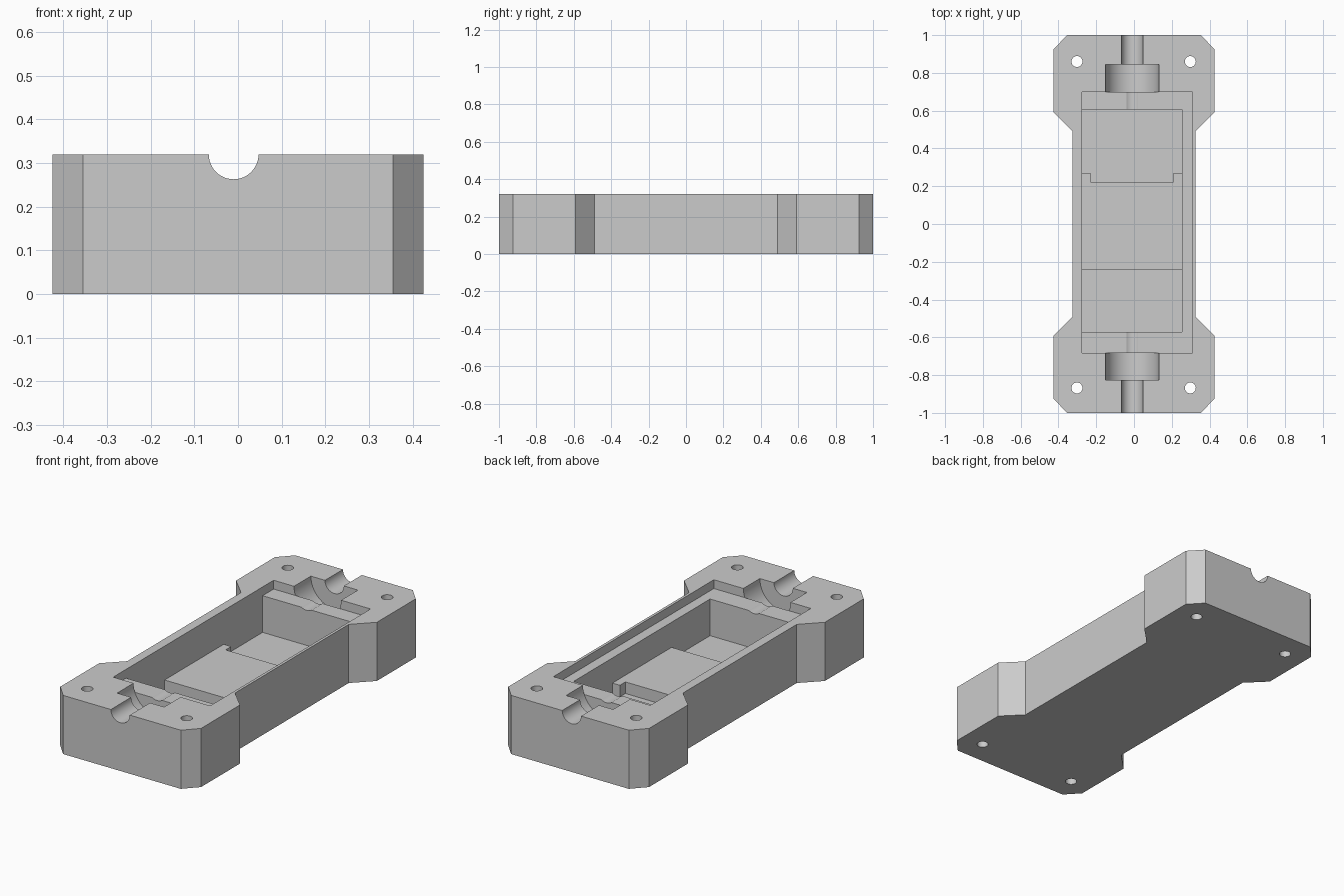
import bpy, bmesh, math
from mathutils import Matrix, Vector

cube = bpy.data.objects.get("Cube")
if cube:
    bpy.data.objects.remove(cube, do_unlink=True)

TOP = 0.32        # upper face of the housing
LEDGE = 0.272     # shallow rim recess
PLATEAU = 0.135   # raised middle floor
FLOOR = 0.072     # deep wells
AXIS_X = -0.01    # shaft centre line
ABOVE = 0.5       # cutters reach past the top

grey = bpy.data.materials.new("plain grey")
grey.use_nodes = True
colour = (0.6, 0.6, 0.6, 1)
grey.diffuse_color = colour
grey.node_tree.nodes["Principled BSDF"].inputs["Base Color"].default_value = colour


def finish(bm, name):
    bmesh.ops.recalc_face_normals(bm, faces=bm.faces)
    mesh = bpy.data.meshes.new(name)
    bm.to_mesh(mesh)
    bm.free()
    mesh.materials.append(grey)
    obj = bpy.data.objects.new(name, mesh)
    bpy.context.collection.objects.link(obj)
    return obj


def prism(name, outline, height):
    bm = bmesh.new()
    base = bm.faces.new([bm.verts.new((x, y, 0)) for x, y in outline])
    side = bmesh.ops.extrude_face_region(bm, geom=[base])["geom"]
    verts = [v for v in side if isinstance(v, bmesh.types.BMVert)]
    bmesh.ops.translate(bm, verts=verts, vec=(0, 0, height))
    return finish(bm, name)


def box(name, x, y, bottom):
    bm = bmesh.new()
    size = Vector((x[1] - x[0], y[1] - y[0], ABOVE - bottom))
    centre = Vector((sum(x) / 2, sum(y) / 2, (ABOVE + bottom) / 2))
    bmesh.ops.create_cube(bm, size=1, matrix=Matrix.Translation(centre) @ Matrix.Diagonal(size).to_4x4())
    return finish(bm, name)


def cylinder(name, radius, length, centre, along_y=False):
    bm = bmesh.new()
    turn = Matrix.Rotation(math.pi / 2 if along_y else 0, 4, "X")
    bmesh.ops.create_cone(bm, cap_ends=True, segments=48, radius1=radius, radius2=radius,
                          depth=length, matrix=Matrix.Translation(centre) @ turn)
    return finish(bm, name)


def cut(body, cutter):
    cutter.hide_render = True
    mod = body.modifiers.new("cut", "BOOLEAN")
    mod.operation, mod.solver, mod.object = "DIFFERENCE", "EXACT", cutter
    bpy.context.view_layer.objects.active = body
    bpy.ops.object.modifier_apply(modifier=mod.name)
    bpy.data.objects.remove(cutter, do_unlink=True)


# Waisted block with chamfered corners
quarter = [(0.325, 0.49), (0.425, 0.59), (0.425, 0.925), (0.355, 1.0)]
right = [(x, -y) for x, y in reversed(quarter)] + quarter
housing = prism("housing", right + [(-x, -y) for x, y in right], TOP)

# Rim recess, main pocket and deep wells at both ends
pocket_x = (-0.275, 0.255)
cut(housing, box("rim_recess", (-0.275, 0.31), (-0.683, 0.70), LEDGE))
cut(housing, box("main_pocket", pocket_x, (-0.572, 0.605), PLATEAU))
cut(housing, box("back_well", pocket_x, (0.27, 0.605), FLOOR))
cut(housing, box("front_well", pocket_x, (-0.572, -0.24), FLOOR))
cut(housing, box("plateau_notch", (-0.23, 0.21), (0.222, 0.3), FLOOR))

# Shaft groove and bearing seats
cut(housing, cylinder("shaft_groove", 0.057, 2.4, (AXIS_X, 0, TOP), True))
for start, end in ((0.70, 0.845), (-0.825, -0.683)):
    cut(housing, cylinder("bearing_seat", 0.142, end - start, (AXIS_X, (start + end) / 2, TOP), True))

# Corner screw holes
for x in (-0.302, 0.298):
    for y in (-0.868, 0.86):
        cut(housing, cylinder("screw_hole", 0.029, 1, (x, y, 0.2)))

bpy.ops.object.select_all(action="DESELECT")
housing.select_set(True)
bpy.context.view_layer.objects.active = housing
bpy.ops.object.shade_smooth_by_angle(angle=math.radians(30))
